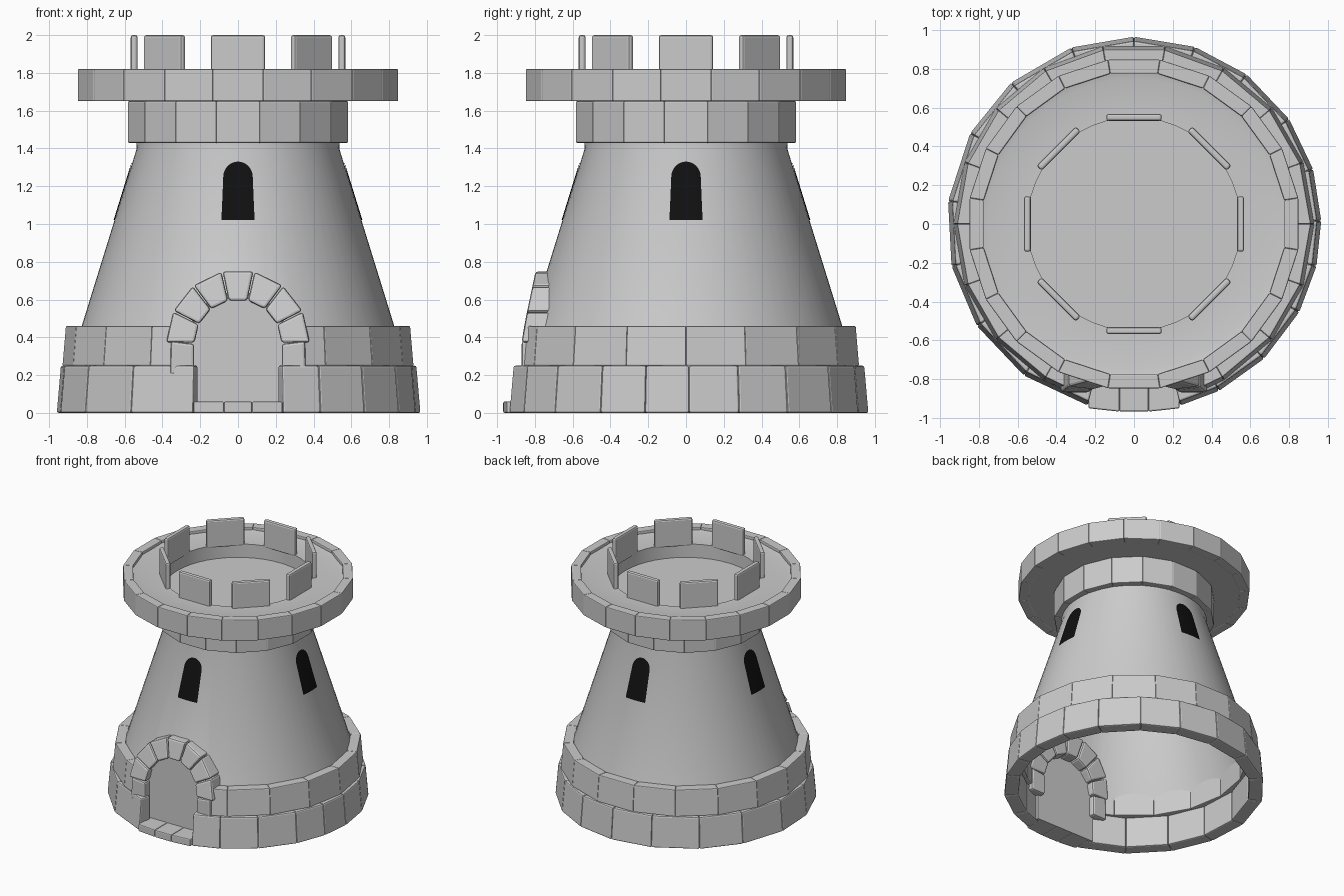
import bpy, bmesh
from math import sin, cos, pi, radians, sqrt
from mathutils import Matrix

if "Cube" in bpy.data.objects:
    bpy.data.objects.remove(bpy.data.objects["Cube"])


def make(name, verts, faces, bevel=0.0):
    bm = bmesh.new()
    vs = [bm.verts.new(v) for v in verts]
    for f in faces:
        bm.faces.new([vs[i] for i in f])
    bmesh.ops.recalc_face_normals(bm, faces=bm.faces)
    me = bpy.data.meshes.new(name)
    bm.to_mesh(me)
    bm.free()
    ob = bpy.data.objects.new(name, me)
    bpy.context.collection.objects.link(ob)
    if bevel:
        m = ob.modifiers.new("bevel", 'BEVEL')
        m.width, m.segments, m.limit_method = bevel, 2, 'ANGLE'
    return ob


CUBE = [(0, 1, 2, 3), (4, 5, 6, 7), (0, 1, 5, 4), (1, 2, 6, 5), (2, 3, 7, 6), (3, 0, 4, 7)]


def blocks(name, cells, bevel):
    """Many eight-cornered stones in one object."""
    verts, faces = [], []
    for c in cells:
        n = len(verts)
        verts += c
        faces += [tuple(n + i for i in f) for f in CUBE]
    return make(name, verts, faces, bevel)


def polar(deg, r, z):
    # angle measured from the front (-y), turning towards +x
    return (r * sin(radians(deg)), -r * cos(radians(deg)), z)


def ring(name, angles, z0, z1, r_in, r_bot, r_top, bevel=0.006):
    cells = []
    for a, b in zip(angles, angles[1:]):
        cells.append([polar(a, r_in, z0), polar(b, r_in, z0), polar(b, r_bot, z0), polar(a, r_bot, z0),
                      polar(a, r_in, z1), polar(b, r_in, z1), polar(b, r_top, z1), polar(a, r_top, z1)])
    return blocks(name, cells, bevel)


def lathe(name, profile, steps, closed):
    bm = bmesh.new()
    vs = [bm.verts.new((r, 0, z)) for r, z in profile]
    es = [bm.edges.new(p) for p in zip(vs, vs[1:])]
    if closed:
        es.append(bm.edges.new((vs[-1], vs[0])))
    bmesh.ops.spin(bm, geom=vs + es, cent=(0, 0, 0), axis=(0, 0, 1), angle=2 * pi, steps=steps)
    bmesh.ops.remove_doubles(bm, verts=bm.verts, dist=1e-4)
    bmesh.ops.recalc_face_normals(bm, faces=bm.faces)
    me = bpy.data.meshes.new(name)
    bm.to_mesh(me)
    bm.free()
    ob = bpy.data.objects.new(name, me)
    bpy.context.collection.objects.link(ob)
    bpy.ops.object.select_all(action='DESELECT')
    ob.select_set(True)
    bpy.context.view_layer.objects.active = ob
    bpy.ops.object.shade_smooth_by_angle(angle=radians(30))
    return ob


def arch_prism(name, half, spring, z0, y0, y1):
    out = [(half, z0)] + [(half * cos(pi * i / 16), spring + half * sin(pi * i / 16)) for i in range(17)] + [(-half, z0)]
    n = len(out)
    verts = [(x, y0, z) for x, z in out] + [(x, y1, z) for x, z in out]
    faces = [tuple(range(n)), tuple(range(n, 2 * n))]
    faces += [(i, (i + 1) % n, n + (i + 1) % n, n + i) for i in range(n)]
    return make(name, verts, faces)


def body_r(z):
    return 0.97 - 0.31 * z


# Tapered tower wall with a doorway cut through it
wall = lathe("tower_wall", [(body_r(0.15), 0.15), (body_r(1.40), 1.40), (0.54, 1.45), (0.54, 1.65),
                            (0.528, 1.65), (0.528, 1.45), (body_r(1.40) - 0.012, 1.40),
                            (body_r(0.15) - 0.012, 0.15)], 72, True)
cutter = arch_prism("doorway_cutter", 0.27, 0.37, -0.1, -1.2, -0.5)
cutter.hide_render = True
cutter.hide_viewport = True
mod = wall.modifiers.new("doorway", 'BOOLEAN')
mod.operation, mod.object, mod.solver = 'DIFFERENCE', cutter, 'EXACT'

# Door panel
arch_prism("door_panel", 0.265, 0.37, 0.0, -0.81, -0.79)

# Two base courses, both interrupted by the doorway
ring("base_stones_lower", [14.3, 27, 44, 62, 77, 91, 107, 124, 143, 161, 180, 199.5, 221, 241, 263,
                           283, 303, 324, 345.7], 0, 0.25, 0.86, 0.967, 0.945, 0.01)
ring("base_stones_upper", [21] + list(range(30, 331, 20)) + [339], 0.25, 0.46, 0.835, 0.93, 0.912)

# Collar and crown courses
ring("collar_stones", [11.25 + 22.5 * i for i in range(17)], 1.43, 1.65, 0.53, 0.595, 0.595)
ring("crown_stones", [9 + 18 * i for i in range(21)], 1.65, 1.82, 0.785, 0.858, 0.858)

# Roof platform with sunken centre
lathe("roof_platform", [(0, 1.68), (0.55, 1.68), (0.55, 1.79), (0.75, 1.79), (0.79, 1.80),
                        (0.79, 1.652), (0, 1.652)], 48, False)

# Battlements
for i in range(8):
    w, t = 0.143, 0.018
    base = [(-w, -t), (w, -t), (w, t), (-w, t)]
    ob = blocks("battlement", [[(x, y - 0.55, z) for z in (1.775, 2.0) for x, y in base]], 0.012)
    ob.data.transform(Matrix.Rotation(i * pi / 4, 4, 'Z'))

# Door arch stones leaning back with the wall


def arch_cell(quad):
    front = [(x, -0.87 + max(0, z - 0.4) * 0.21, z) for x, z in quad]
    return front + [(x, y + 0.125, z) for x, y, z in front]


def arch_pt(deg, r):
    return (r * cos(radians(deg)), 0.37 + r * sin(radians(deg)) * (1.02 if r > 0.3 else 1))


cells = [arch_cell([(s * 0.232, 0.2), (s * 0.36, 0.2), (s * 0.355, 0.38), (s * 0.232, 0.365)]) for s in (-1, 1)]
for i in range(7):
    a, b = i * 180 / 7 + 0.5, (i + 1) * 180 / 7 - 0.5
    cells.append(arch_cell([arch_pt(a, 0.23), arch_pt(a, 0.38), arch_pt(b, 0.38), arch_pt(b, 0.23)]))
blocks("door_arch_stones", cells, 0.014)

# Doorstep of three slabs
edges = [-0.235, -0.075, 0.075, 0.235]
cells = []
for a, b in zip(edges, edges[1:]):
    ya, yb = [-0.97 + 0.35 * e * e for e in (a, b)]
    base = [(a, ya), (b, yb), (b, -0.79), (a, -0.79)]
    cells.append([(x, y, z) for z in (0, 0.06) for x, y in base])
blocks("doorstep", cells, 0.008)

# Dark arched windows lying on the wall, one per side
black = bpy.data.materials.new("window_black")
black.diffuse_color = (0.005, 0.005, 0.005, 1)
black.use_nodes = True
black.node_tree.nodes["Principled BSDF"].inputs["Base Color"].default_value = black.diffuse_color
rows = [(1.02, 0.088), (1.13, 0.083), (1.25, 0.078)]
rows += [(1.25 + 0.08 * sin(t * pi / 16), 0.078 * cos(t * pi / 16)) for t in range(1, 8)] + [(1.33, 0.004)]
verts = []
for z, w in rows:
    for k in range(-3, 4):
        x = w * k / 3
        verts.append((x, -sqrt(body_r(z) ** 2 - x * x) - 0.005, z))
faces = [(r * 7 + k, r * 7 + k + 1, r * 7 + k + 8, r * 7 + k + 7) for r in range(len(rows) - 1) for k in range(6)]
for i in range(4):
    ob = make("window", verts, faces)
    ob.data.transform(Matrix.Rotation(i * pi / 2, 4, 'Z'))
    ob.data.materials.append(black)
